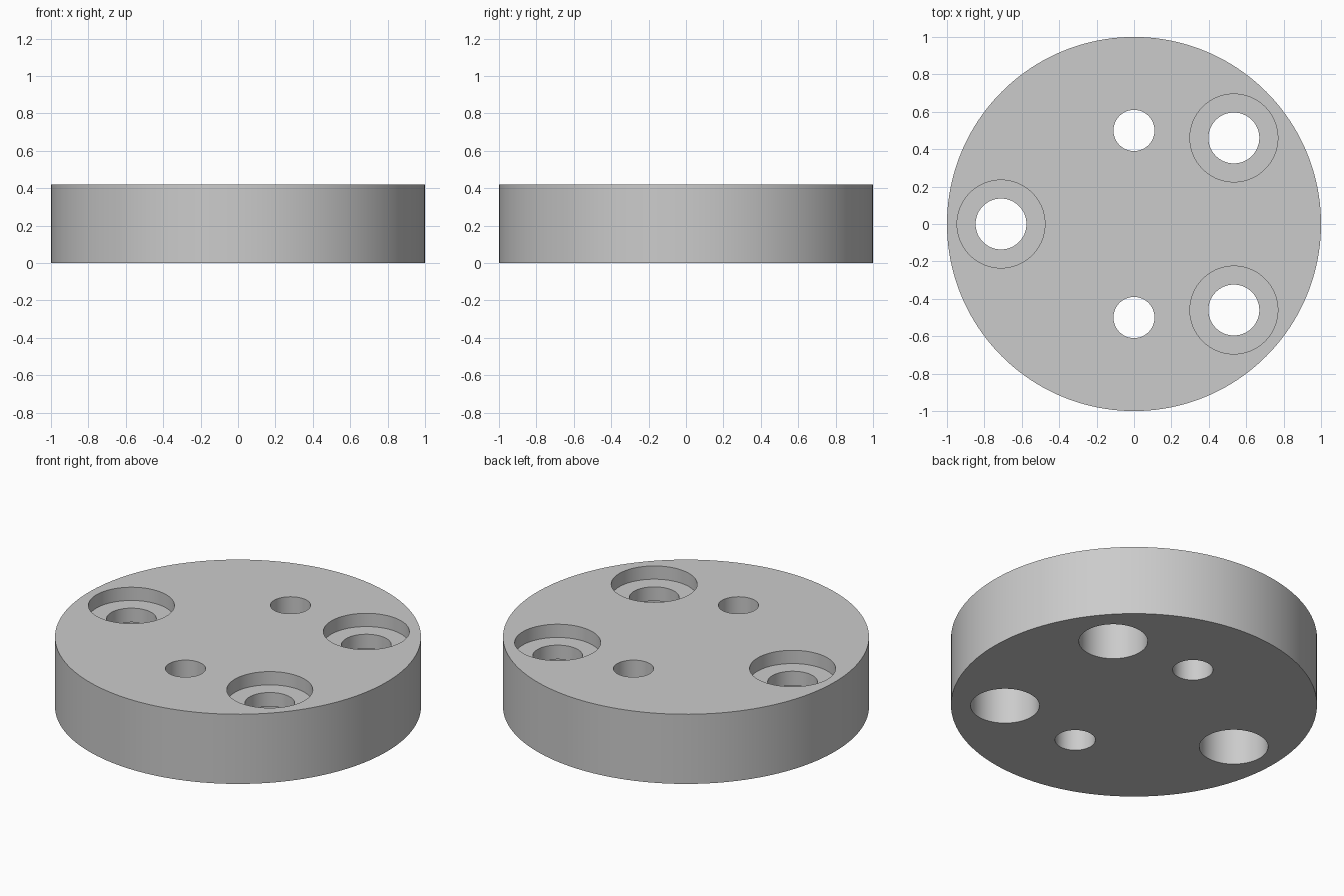
import bpy

cube = bpy.data.objects.get("Cube")
if cube:
    bpy.data.objects.remove(cube, do_unlink=True)

HEIGHT = 0.42
LEDGE, NECK_END = 0.34, 0.255

grey = bpy.data.materials.new("light grey")
grey.use_nodes = True
colour = (0.6, 0.6, 0.6, 1)
grey.diffuse_color = colour
grey.node_tree.nodes["Principled BSDF"].inputs["Base Color"].default_value = colour


def cylinder(name, x, y, radius, z0, z1, sides=96):
    bpy.ops.mesh.primitive_cylinder_add(
        vertices=sides, radius=radius, depth=z1 - z0, location=(x, y, (z0 + z1) / 2))
    obj = bpy.context.object
    obj.name = name
    obj.data.materials.append(grey)
    return obj


# Round plate
plate = cylinder("round_plate", 0, 0, 1, 0, HEIGHT, 160)

# Two straight pin holes
cutters = [cylinder("pin_hole", 0, y, 0.11, -0.1, HEIGHT + 0.1) for y in (-0.5, 0.5)]

# Three bolt holes: narrow neck with a recess above and a wide bore below
for x, y in ((-0.711, 0), (0.534, 0.46), (0.534, -0.46)):
    cutters += [
        cylinder("bolt_neck", x, y, 0.136, -0.1, HEIGHT + 0.1),
        cylinder("bolt_recess", x, y, 0.235, LEDGE, HEIGHT + 0.1),
        cylinder("bolt_lower_bore", x, y, 0.188, -0.1, NECK_END),
    ]

# Cut the holes and discard the cutters
bpy.ops.object.select_all(action="DESELECT")
plate.select_set(True)
bpy.context.view_layer.objects.active = plate
for cutter in cutters:
    cutter.hide_render = True
    mod = plate.modifiers.new("hole", "BOOLEAN")
    mod.operation = "DIFFERENCE"
    mod.solver = "EXACT"
    mod.object = cutter
    bpy.ops.object.modifier_apply(modifier=mod.name)
    bpy.data.objects.remove(cutter, do_unlink=True)

bpy.ops.object.shade_smooth_by_angle()
